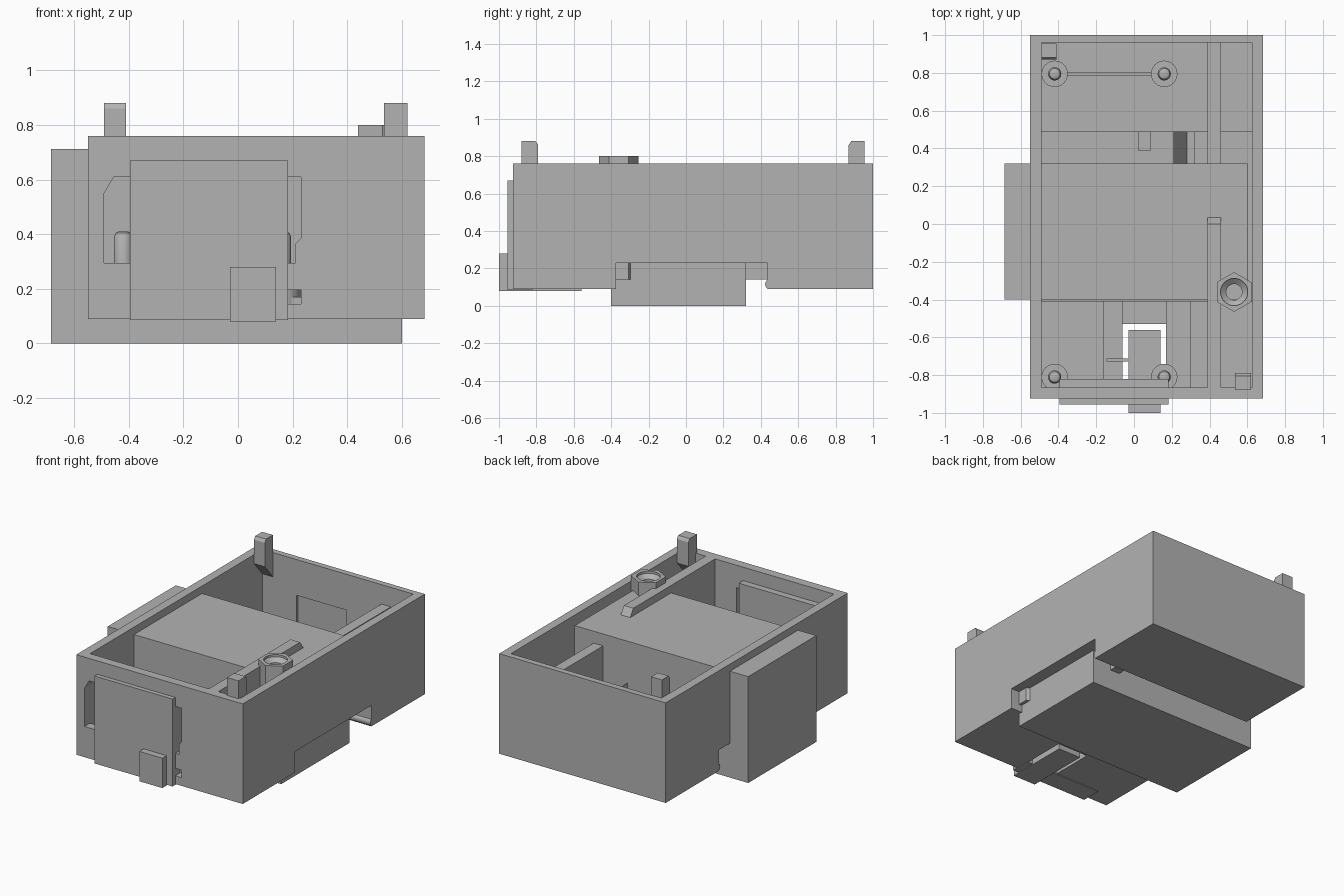
import bpy, bmesh, math
from mathutils import Vector

if "Cube" in bpy.data.objects:
    bpy.data.objects.remove(bpy.data.objects["Cube"])

grey = bpy.data.materials.new("plain grey")
grey.diffuse_color = (0.45, 0.45, 0.45, 1)
grey.use_nodes = True
grey.node_tree.nodes["Principled BSDF"].inputs["Base Color"].default_value = grey.diffuse_color


def finish(name, bm):
    bmesh.ops.recalc_face_normals(bm, faces=bm.faces)
    me = bpy.data.meshes.new(name)
    bm.to_mesh(me)
    bm.free()
    me.materials.append(grey)
    ob = bpy.data.objects.new(name, me)
    bpy.context.collection.objects.link(ob)
    return ob


def box(name, x0, x1, y0, y1, z0, z1):
    bm = bmesh.new()
    bmesh.ops.create_cube(bm, size=1)
    for v in bm.verts:
        v.co = ((x0 + x1) / 2 + v.co.x * (x1 - x0),
                (y0 + y1) / 2 + v.co.y * (y1 - y0),
                (z0 + z1) / 2 + v.co.z * (z1 - z0))
    return finish(name, bm)


def prism(name, axis, profile, a, b):
    """Extrude a profile from a to b: axis x uses (y, z), axis y uses (x, z)."""
    bm = bmesh.new()
    place = (lambda p: (a, p[0], p[1])) if axis == 'x' else (lambda p: (p[0], a, p[1]))
    face = bm.faces.new([bm.verts.new(place(p)) for p in profile])
    ext = bmesh.ops.extrude_face_region(bm, geom=[face])
    shift = Vector((b - a, 0, 0)) if axis == 'x' else Vector((0, b - a, 0))
    for g in ext['geom']:
        if isinstance(g, bmesh.types.BMVert):
            g.co += shift
    return finish(name, bm)


def lathe(name, cx, cy, profile, sides, turn=0.0):
    """Stack rings of (radius, z) and cap both ends."""
    bm = bmesh.new()
    rings = [[bm.verts.new((cx + r * math.cos(turn + math.tau * i / sides),
                            cy + r * math.sin(turn + math.tau * i / sides), z))
              for i in range(sides)] for r, z in profile]
    for lo, hi in zip(rings, rings[1:]):
        for i in range(sides):
            j = (i + 1) % sides
            bm.faces.new((lo[i], lo[j], hi[j], hi[i]))
    bm.faces.new(rings[0])
    bm.faces.new(rings[-1])
    return finish(name, bm)


def smooth(ob):
    bpy.ops.object.select_all(action='DESELECT')
    ob.select_set(True)
    bpy.context.view_layer.objects.active = ob
    bpy.ops.object.shade_smooth_by_angle(angle=math.radians(35))


def cut(ob, cutter):
    m = ob.modifiers.new("cut", 'BOOLEAN')
    m.operation = 'DIFFERENCE'
    m.solver = 'EXACT'
    m.object = cutter
    bpy.context.view_layer.objects.active = ob
    bpy.ops.object.modifier_apply(modifier=m.name)
    bpy.data.objects.remove(cutter, do_unlink=True)


# Open case with cross slot underneath, front windows and inner wall recess
case = box("case", -0.55, 0.683, -0.925, 1.0, 0.09, 0.76)
cut(case, box("cavity_cutter", -0.49, 0.625, -0.865, 0.96, 0.15, 1.0))
cut(case, box("slot_cutter", -0.8, 0.8, -0.375, 0.435, 0.0, 0.23))
window = [(-0.49, 0.295), (0.21, 0.295), (0.21, 0.365), (0.23, 0.385),
          (0.23, 0.61), (-0.455, 0.61), (-0.49, 0.55)]
cut(case, prism("window_cutter", 'y', window, -1.0, -0.84))
cut(case, box("latch_hole_cutter", 0.1, 0.23, -1.0, -0.84, 0.145, 0.195))
cut(case, box("floor_hole_cutter", -0.06, 0.17, -0.85, -0.53, 0.0, 0.2))
cut(case, box("recess_cutter", -0.24, 0.13, 0.9, 0.975, 0.3, 0.52))

# Rounded lip on the rear edge of the slot
lip = prism("slot_lip", 'x',
            [(0.445 + 0.022 * math.cos(math.tau * i / 16),
              0.115 + 0.025 * math.sin(math.tau * i / 16)) for i in range(16)],
            -0.55, 0.683)
smooth(lip)

# Large block running through the case, with its side slab
box("main_block", -0.55, 0.60, -0.40, 0.32, 0.0, 0.71)
box("side_slab", -0.685, -0.549, -0.40, 0.32, 0.0, 0.712)

# Raised floor over the slot
box("slot_roof", -0.50, 0.64, 0.31, 0.49, 0.23, 0.29)
box("slot_rear_wall", -0.50, 0.64, 0.435, 0.49, 0.12, 0.29)
box("slot_side_roof", 0.59, 0.64, -0.40, 0.32, 0.23, 0.29)
box("slot_front_wall", -0.50, 0.64, -0.41, -0.375, 0.12, 0.29)
box("floor_bump", 0.02, 0.09, 0.39, 0.49, 0.28, 0.32)
prism("gusset", 'y', [(0.21, 0.28), (0.32, 0.28), (0.32, 0.30), (0.28, 0.30),
                      (0.21, 0.43)], 0.32, 0.49)

# Long divider, with a sloped end on the front part
prism("front_divider", 'x', [(-0.875, 0.14), (-0.395, 0.14), (-0.395, 0.70),
                             (0.04, 0.70), (0.0, 0.76), (-0.875, 0.76)], 0.39, 0.46)
box("rear_divider", 0.39, 0.46, 0.31, 0.97, 0.14, 0.63)

# Front plate, its tab and the tray below
box("front_plate", -0.395, 0.183, -0.955, -0.82, 0.085, 0.67)
box("front_tab", -0.03, 0.14, -1.0, -0.95, 0.08, 0.28)
box("floor_tray", -0.03, 0.14, -0.96, -0.56, 0.08, 0.20)
for n, (a, b) in enumerate([(-0.165, -0.06), (0.17, 0.30)]):
    box(f"floor_pad_{n}", a, b, -0.87, -0.39, 0.14, 0.17)
box("tray_rib", -0.145, -0.03, -0.727, -0.713, 0.14, 0.20)

# Four stepped mounting posts and the fin between the rear pair
for n, (x, y) in enumerate([(-0.42, -0.81), (0.16, -0.81), (-0.42, 0.795), (0.16, 0.795)]):
    smooth(lathe(f"mounting_post_{n}", x, y,
                 [(0.07, 0.14), (0.07, 0.24), (0.035, 0.24), (0.035, 0.39),
                  (0.028, 0.405), (0.018, 0.41)], 24))
box("rear_fin", -0.38, 0.12, 0.785, 0.805, 0.14, 0.22)

# Hexagonal screw boss with a countersunk hole
lathe("screw_boss", 0.53, -0.36,
      [(0.105, 0.14), (0.105, 0.80)], 6, math.pi / 6)
boss = bpy.data.objects["screw_boss"]
cut(boss, lathe("hole_cutter", 0.53, -0.36,
                [(0.042, 0.45), (0.042, 0.76), (0.072, 0.785), (0.072, 0.85)], 32))
smooth(boss)

# Locating pegs that taper back into the end walls
def peg(name, x0, x1, wall, inner):
    top = wall + (inner - wall) * 0.85
    prism(name, 'x', [(wall, 0.60), (inner, 0.70), (inner, 0.86),
                      (top, 0.88), (wall, 0.88)], x0, x1)


peg("rear_peg", -0.49, -0.41, 0.955, 0.87)
peg("front_peg", 0.535, 0.62, -0.88, -0.79)
